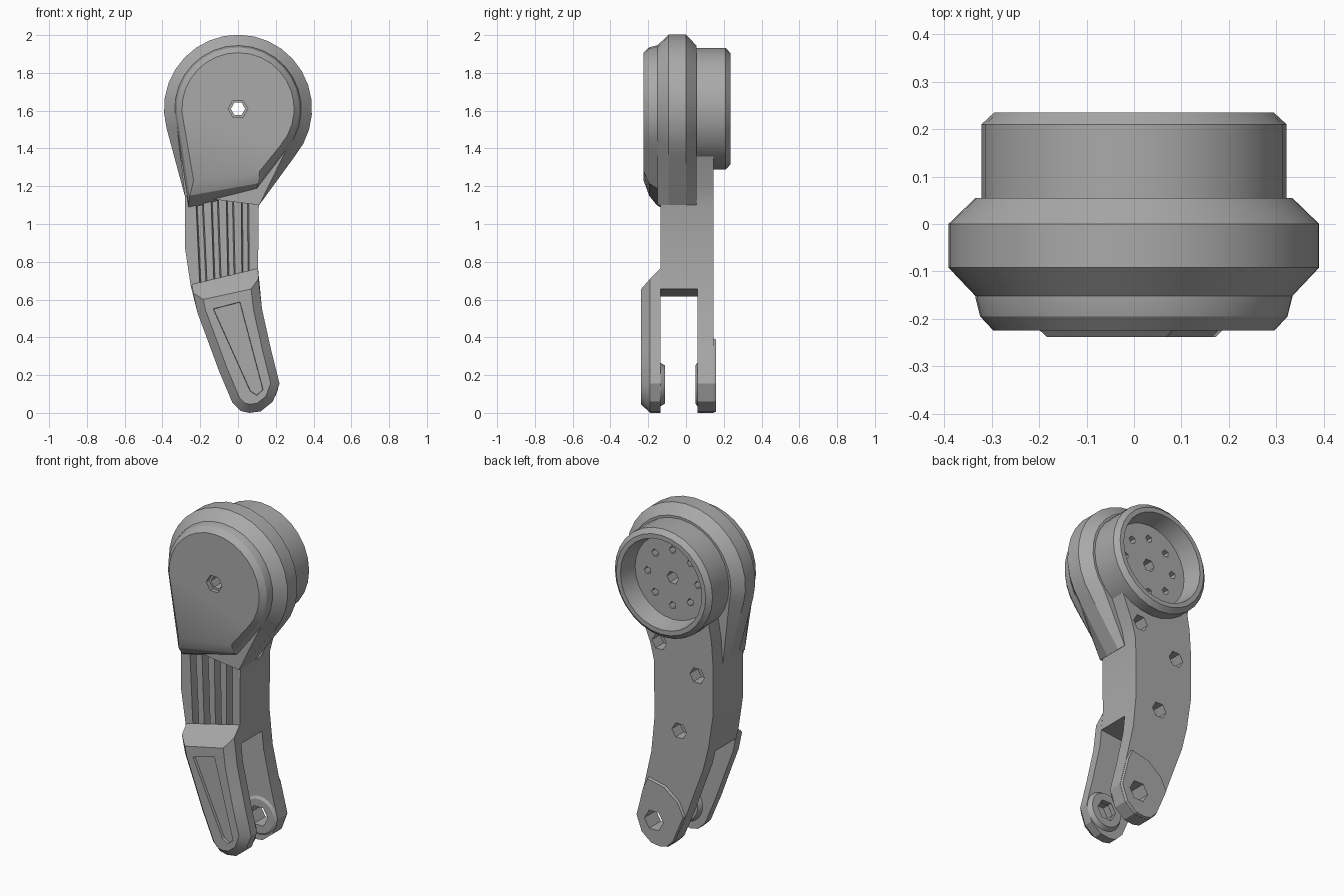
import bpy, bmesh
from math import sin, cos, radians, pi
from mathutils import Vector

cube = bpy.data.objects.get("Cube")
if cube:
    bpy.data.objects.remove(cube)

grey = bpy.data.materials.new("mid_grey")
grey.use_nodes = True
GREY = (0.4, 0.4, 0.4, 1)
grey.diffuse_color = GREY
grey.node_tree.nodes["Principled BSDF"].inputs["Base Color"].default_value = GREY

HUB = (0, 1.61)       # centre of the round head
PIN = (0.1, 0.15)     # centre of the fork pin


def loft(name, layers):
    """Solid through (y, outline) layers, each outline a list of (x, z)."""
    bm = bmesh.new()
    rings = [[bm.verts.new((x, y, z)) for x, z in pts] for y, pts in layers]
    n = len(rings[0])
    for a, b in zip(rings, rings[1:]):
        for i in range(n):
            j = (i + 1) % n
            bm.faces.new((a[i], a[j], b[j], b[i]))
    bm.faces.new(rings[0])
    bm.faces.new(rings[-1])
    bmesh.ops.recalc_face_normals(bm, faces=bm.faces)
    mesh = bpy.data.meshes.new(name)
    bm.to_mesh(mesh)
    bm.free()
    mesh.materials.append(grey)
    obj = bpy.data.objects.new(name, mesh)
    bpy.context.collection.objects.link(obj)
    return obj


def circle(c, r, n=24):
    return [(c[0] + r * cos(2 * pi * i / n), c[1] + r * sin(2 * pi * i / n)) for i in range(n)]


def drop(r, left, right, n=20):
    """Circular arc around the hub closed by two lower corner points."""
    angles = [radians(-40 + 235 * i / n) for i in range(n + 1)]
    return [(r * cos(a), HUB[1] + r * sin(a)) for a in angles] + [left, right]


def inset(pts, d):
    """Mitred inward offset of a counter-clockwise outline."""
    out = []
    for i, p in enumerate(pts):
        p, a, b = Vector(p), Vector(pts[i - 1]), Vector(pts[(i + 1) % len(pts)])
        e, f = (p - a).normalized(), (b - p).normalized()
        m = Vector((-e.y - f.y, e.x + f.x)).normalized()
        out.append(tuple(p + m * d / max(0.4, m.dot(Vector((-e.y, e.x))))))
    return out


def hole(c, r, y0, y1, n=6):
    return loft("hole_cutter", [(y0, circle(c, r, n)), (y1, circle(c, r, n))])


def cut(obj, cutters):
    bpy.context.view_layer.objects.active = obj
    for c in cutters:
        c.hide_render = True
        mod = obj.modifiers.new("cut", "BOOLEAN")
        mod.operation = "DIFFERENCE"
        mod.solver = "EXACT"
        mod.object = c
        bpy.ops.object.modifier_apply(modifier=mod.name)
        bpy.data.objects.remove(c)


# Shared outline of the curved lower arm, counter-clockwise from upper left
lower = [(-.215, .53), (-.17, .41), (-.1, .22), (-.03, .055), (.015, .01), (.06, 0),
         (.12, .008), (.185, .06), (.22, .155), (.175, .335), (.127, .55)]

# Arm body, with the fork slot, front grooves and blind bolt holes
arm_outline = ([(-.25, 1.41), (-.27, 1.3), (-.28, 1.15), (-.28, .87), (-.25, .67)] + lower
               + [(.106, .76), (.11, 1.1), (.135, 1.2), (.2, 1.36), (0, 1.31)])
arm = loft("arm_body", [(-.135, arm_outline), (.145, arm_outline)])
slot = [(-.5, -.2), (.5, -.2), (.5, .7), (-.5, .585)]
cutters = [loft("slot_cutter", [(-.3, slot), (.06, slot)])]
for i in range(4):
    x, z0, z1 = -.207 + .081 * i, .66 + .02 * i, 1.2 + .02 * i
    lean = .025 - .007 * i
    w = .023
    wide = [(x - w + lean, z0), (x + w + lean, z0), (x + w, z1), (x - w, z1)]
    slim = inset(wide, .01)
    cutters.append(loft("groove_cutter", [(-.16, wide), (-.085, slim)]))
for c in ((.075, 1.215), (-.175, 1.08), (-.057, .72)):
    cutters.append(hole(c, .048, .07, .2))
cutters.append(hole(PIN, .062, 0, .2))
cut(arm, cutters)

# Front fork prong with chamfered rim and a tapering recessed panel
pad_back = [(-.245, .68)] + lower + [(.106, .765)]
pad_mid = [(-.237, .635)] + lower + [(.108, .71)]
prong = loft("front_prong", [(-.135, pad_back), (-.19, pad_mid), (-.238, inset(pad_mid, .045))])
panel = [(-.14, .555), (.06, .11), (.1, .085), (.14, .12), (.015, .595)]
cut(prong, [loft("panel_cutter", [(-.3, panel), (-.222, inset(panel, .008))]),
            hole(PIN, .06, -.175, -.1)])

# Pin bosses on the fork
back_outline = lower[2:10] + [(.145, .395), (.03, .37), (-.06, .3)]
cut(loft("outer_boss", [(.14, back_outline), (.16, inset(back_outline, .006))]),
    [hole(PIN, .062, 0, .3)])
for name, y0, y1, y2 in (("rear_inner_boss", .065, .06, .05), ("front_inner_boss", -.14, -.135, -.11)):
    cut(loft(name, [(y0, circle(PIN, .115)), (y1, circle(PIN, .115)), (y2, circle(PIN, .1))]),
        [hole(PIN, .062, -.2, .2)])

# Round housing that tapers into the arm
tip = ((-.282, 1.15), (.112, 1.1))
housing = loft("head_housing", [(y, drop(r, *tip)) for y, r in
                                ((-.152, .335), (-.092, .392), (0, .392), (.055, .335))])
cut(housing, [hole(HUB, .038, -.5, .5)])

# Front cover with a sloping lower lip
cover = loft("front_cover", [
    (-.12, drop(.335, (-.262, 1.08), (.1, 1.18))),
    (-.155, drop(.335, (-.262, 1.1), (.1, 1.19))),
    (-.195, drop(.325, (-.255, 1.15), (.105, 1.215))),
    (-.225, drop(.297, (-.235, 1.23), (.115, 1.28)))])
cut(cover, [hole(HUB, .038, -.5, .5), hole(HUB, .052, -.5, -.2)])

# Rear drum with a deep recess and a ring of small holes
drum = loft("rear_drum", [(y, circle(HUB, r, 28)) for y, r in
                          ((-.02, .322), (.21, .322), (.235, .295), (.235, .268), (.125, .248))])
ring = circle(HUB, .165, 8)
cut(drum, [hole(HUB, .038, -.5, .5)] + [hole(c, .023, .07, .2, 5) for c in ring])

# Smooth shading with sharp bevel edges
for obj in (o for o in bpy.context.scene.objects if o.type == "MESH"):
    bpy.ops.object.select_all(action="DESELECT")
    obj.select_set(True)
    bpy.context.view_layer.objects.active = obj
    bpy.ops.object.shade_smooth_by_angle(angle=radians(25))
